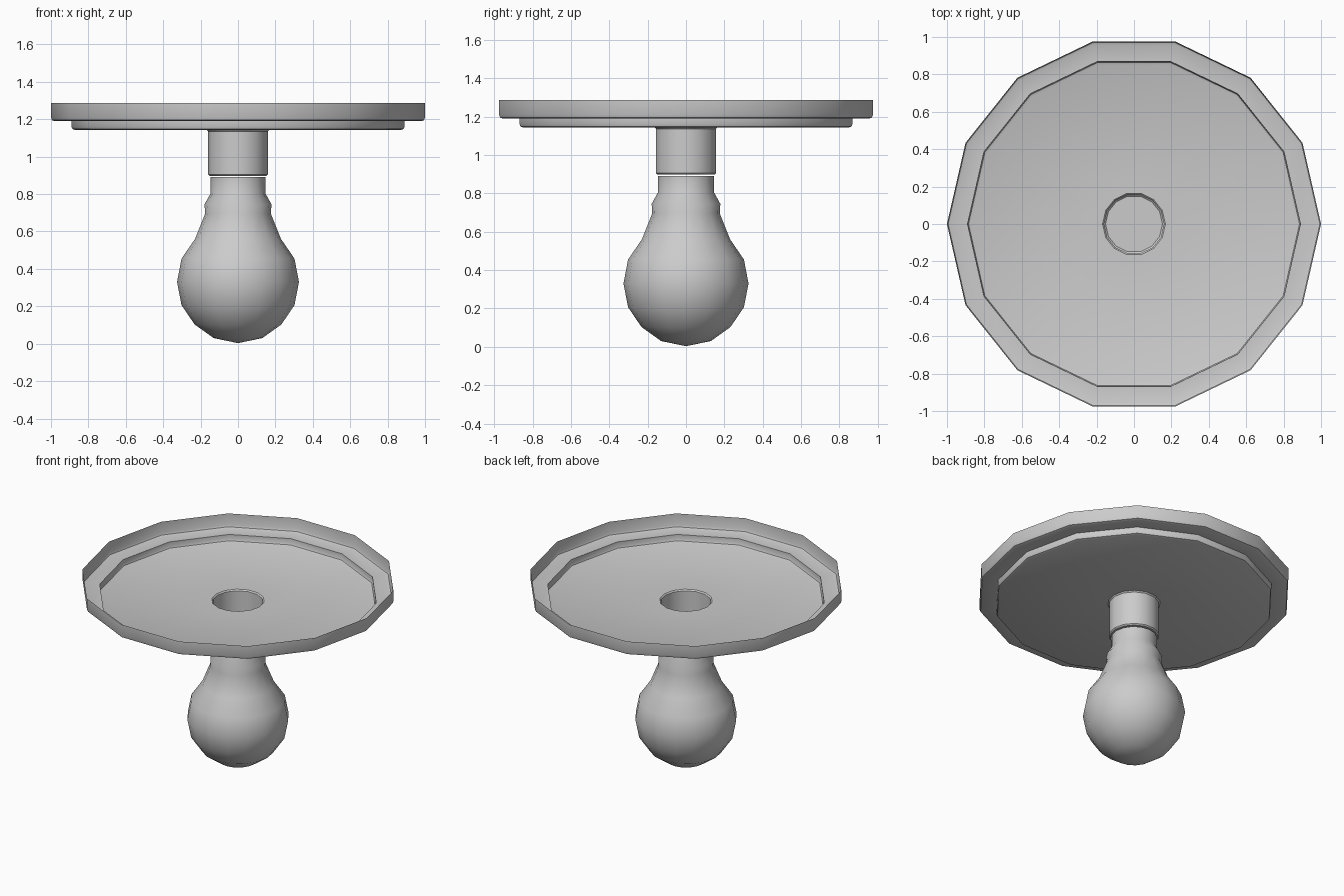
import bpy, bmesh
from math import cos, sin, pi, radians

if "Cube" in bpy.data.objects:
    bpy.data.objects.remove(bpy.data.objects["Cube"])


def lathe(name, profile, sides):
    """Spin a (radius, z) profile around z; radius 0 makes a pole."""
    bm = bmesh.new()
    rings = []
    for r, z in profile:
        if r == 0:
            rings.append([bm.verts.new((0, 0, z))] * sides)
        else:
            rings.append([bm.verts.new((r * cos(2 * pi * i / sides),
                                        r * sin(2 * pi * i / sides), z))
                          for i in range(sides)])
    for a, b in zip(rings, rings[1:]):
        for i in range(sides):
            j = (i + 1) % sides
            corners = list(dict.fromkeys((a[i], a[j], b[j], b[i])))
            bm.faces.new(corners)
    bmesh.ops.recalc_face_normals(bm, faces=bm.faces)
    mesh = bpy.data.meshes.new(name)
    bm.to_mesh(mesh)
    bm.free()
    obj = bpy.data.objects.new(name, mesh)
    bpy.context.collection.objects.link(obj)
    bpy.ops.object.select_all(action='DESELECT')
    obj.select_set(True)
    bpy.context.view_layer.objects.active = obj
    bpy.ops.object.shade_smooth_by_angle(angle=radians(40))
    return obj


# Open stepped dish with the socket tube hanging from its middle
lathe("ceiling_plate_and_socket", [
    (0.11, 0.897), (0.152, 0.897), (0.16, 0.905),
    (0.16, 1.135), (0.168, 1.143),
    (0.872, 1.143), (0.885, 1.148), (0.89, 1.16), (0.89, 1.19),
    (0.98, 1.19), (0.994, 1.195), (1.0, 1.21), (1.0, 1.286)], 14)

# Bulb with its screw neck
lathe("bulb", [
    (0, 0.003), (0.13, 0.03), (0.232, 0.103), (0.302, 0.206),
    (0.326, 0.33), (0.302, 0.455), (0.23, 0.56), (0.176, 0.695),
    (0.179, 0.745), (0.146, 0.805), (0.146, 0.89), (0, 0.89)], 16)
